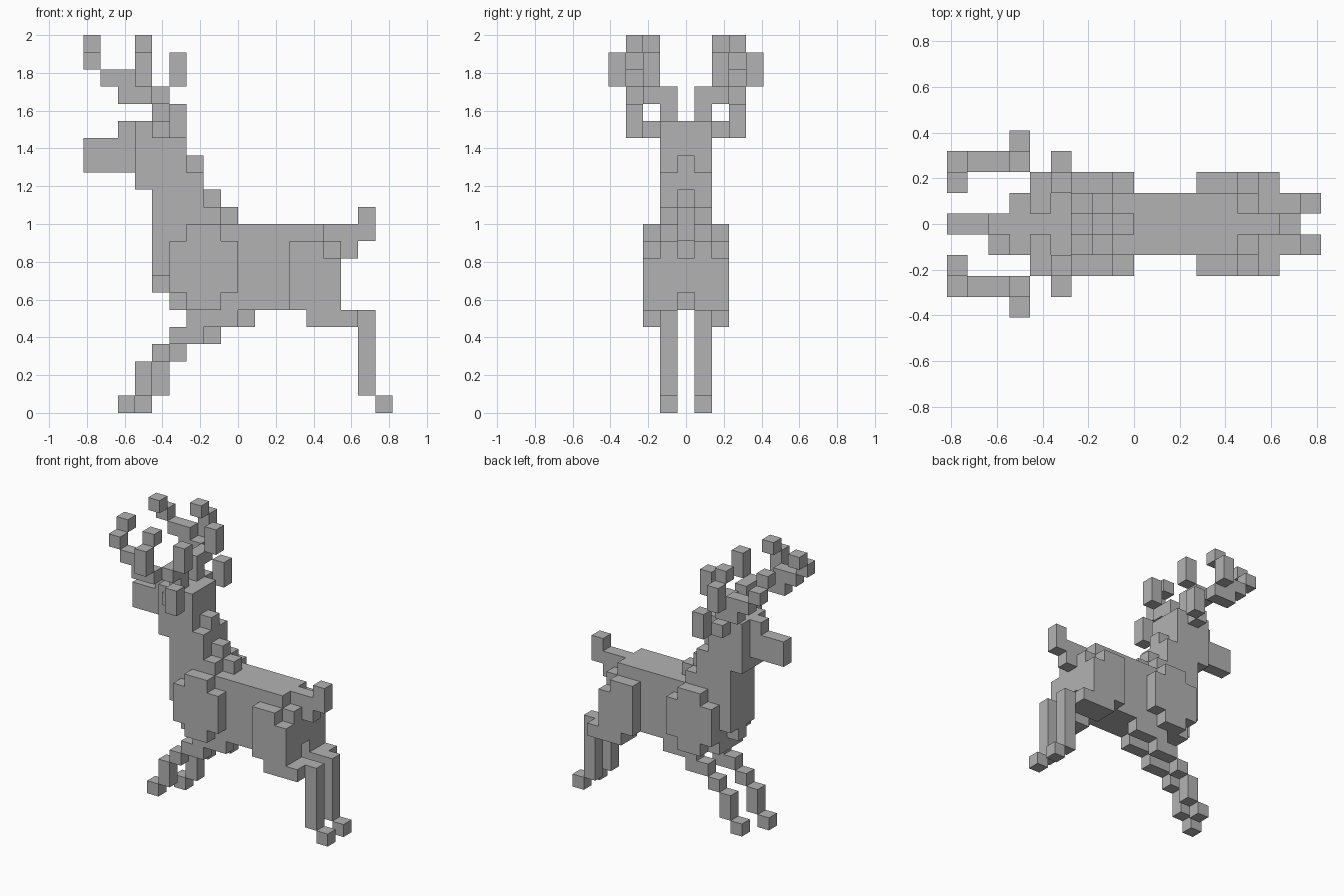
import bpy
import bmesh
from mathutils import Vector

UNIT = 1 / 11  # edge length of one block

cube = bpy.data.objects.get("Cube")
if cube:
    bpy.data.objects.remove(cube, do_unlink=True)

# The single plain grey finish
grey = bpy.data.materials.new("plain_grey")
grey.use_nodes = True
colour = (0.45, 0.45, 0.45, 1)
grey.diffuse_color = colour
shader = next(n for n in grey.node_tree.nodes if n.type == 'BSDF_PRINCIPLED')
shader.inputs["Base Color"].default_value = colour

AXES = [Vector(a) for a in ((1, 0, 0), (0, 1, 0), (0, 0, 1))]


def block_cells(x, y, z):
    """Cells of a block; x and z are edge ranges, y is an inclusive row range."""
    return {(i, j, k) for i in range(*x) for j in range(y[0], y[1] + 1) for k in range(*z)}


def make_part(name, cells):
    """Outer skin of a set of cells, with flat areas merged."""
    bm = bmesh.new()
    for cell in sorted(cells):
        centre = Vector(cell) + Vector((0.5, 0, 0.5))
        for a in range(3):
            for sign in (-1, 1):
                normal = AXES[a] * sign
                if tuple(int(c) for c in Vector(cell) + normal) in cells:
                    continue
                u = AXES[(a + 1) % 3] / 2
                v = AXES[(a + 2) % 3] / 2 * sign
                middle = centre + normal / 2
                corners = (middle - u - v, middle + u - v, middle + u + v, middle - u + v)
                bm.faces.new([bm.verts.new(p * UNIT) for p in corners])
    bmesh.ops.remove_doubles(bm, verts=bm.verts, dist=UNIT / 100)
    bmesh.ops.dissolve_limit(bm, angle_limit=0.01, verts=bm.verts, edges=bm.edges)
    mesh = bpy.data.meshes.new(name)
    bm.to_mesh(mesh)
    bm.free()
    mesh.materials.append(grey)
    obj = bpy.data.objects.new(name, mesh)
    bpy.context.collection.objects.link(obj)


def central(name, *blocks, notches=()):
    """Part on the centre line; each block is (x, half width in rows, z)."""
    cells = set()
    for x, w, z in blocks:
        cells |= block_cells(x, (-w, w), z)
    for x, w, z in notches:
        cells -= block_cells(x, (-w, w), z)
    make_part(name, cells)


def paired(name, *blocks, left_step=0):
    """Mirrored parts; left_step moves the left one forward by whole blocks."""
    cells = set()
    for x, y, z in blocks:
        cells |= block_cells(x, y, z)
    make_part("right_" + name, cells)
    make_part("left_" + name, {(i - left_step, -j, k) for i, j, k in cells})


# Trunk with a stepped rump and chest
central("body",
        ((-4, 5), 1, (6, 11)),
        ((5, 6), 1, (6, 10)),
        ((-5, -4), 1, (8, 11)),
        ((-5, -4), 0, (7, 8)),
        notches=[((5, 6), 0, (6, 7))])

# Neck, stepping down to the back
central("neck",
        ((-5, -1), 1, (11, 12)),
        ((-5, -2), 1, (12, 13)),
        ((-6, -2), 1, (13, 14)))

# Single blocks along the back of the neck
for x, z in ((-3, 14), (-2, 12), (-1, 11)):
    central("mane_block", ((x, x + 1), 0, (z, z + 1)))

# Head and snout
central("head", ((-6, -3), 1, (14, 17)), ((-7, -6), 0, (16, 17)))
central("snout", ((-9, -6), 0, (14, 16)))

# Upright tail
central("tail",
        ((5, 6), 0, (10, 11)),
        ((6, 7), 0, (9, 11)),
        ((7, 8), 0, (10, 12)))

# Shoulder and hip plates
paired("shoulder", ((-4, 0), (2, 2), (7, 10)), ((-3, -1), (2, 2), (6, 11)))
paired("haunch", ((3, 5), (2, 2), (6, 10)), ((5, 6), (2, 2), (6, 9)))

# Back legs
paired("back_leg",
       ((4, 7), (1, 2), (5, 6)),
       ((7, 8), (1, 1), (1, 6)),
       ((8, 9), (1, 1), (0, 1)))

# Front legs, the left one a step ahead
paired("front_leg",
       ((-2, 1), (1, 1), (5, 6)),
       ((-3, -1), (1, 1), (4, 5)),
       ((-4, -3), (1, 1), (3, 4)),
       ((-5, -4), (1, 1), (1, 3)),
       ((-6, -5), (1, 1), (0, 1)),
       left_step=1)

# Ears
paired("ear", ((-5, -4), (2, 2), (16, 17)), ((-4, -3), (3, 3), (16, 18)))

# Antlers: stem, forward beam and tines
paired("antler",
       ((-5, -4), (1, 1), (17, 19)),
       ((-5, -4), (2, 2), (18, 19)),
       ((-7, -5), (3, 3), (18, 19)),
       ((-8, -6), (3, 3), (19, 20)),
       ((-9, -8), (3, 3), (20, 21)),
       ((-9, -8), (2, 2), (21, 22)),
       ((-6, -5), (4, 4), (19, 21)),
       ((-6, -5), (3, 3), (21, 22)),
       ((-4, -3), (2, 2), (19, 21)))
